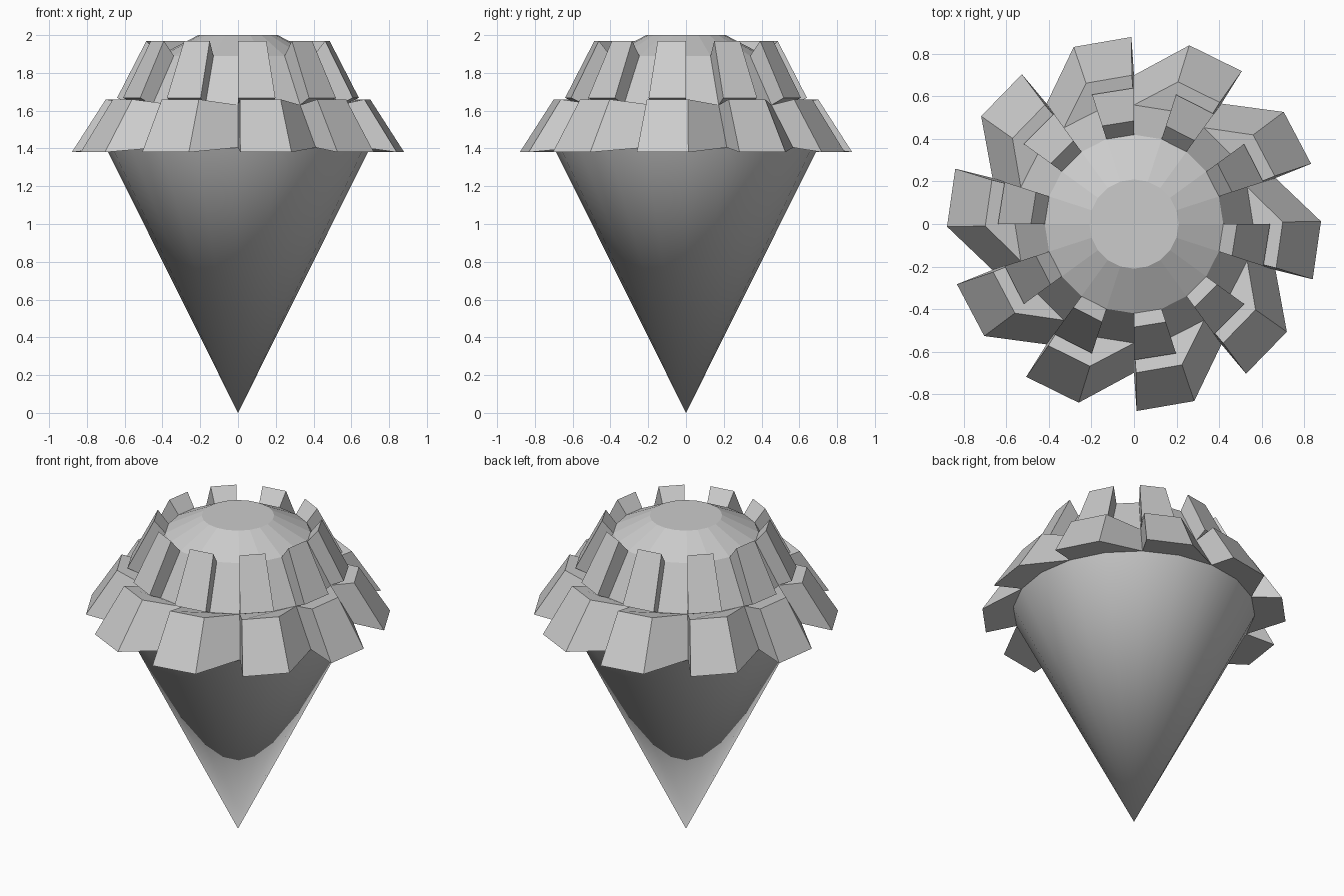
import bpy, bmesh
from math import sin, cos, radians

if "Cube" in bpy.data.objects:
    bpy.data.objects.remove(bpy.data.objects["Cube"])

SIDES, STEP = 20, 18
RIM, WAIST, SHOULDER, TABLE = (0.70, 1.405), (0.56, 1.63), (0.42, 1.89), (0.21, 2.0)


def pt(ring, deg):
    r, z = ring
    return (r * cos(radians(deg)), r * sin(radians(deg)), z)


def make(name, polys, smooth=False):
    """Build an object from polygons given as coordinate lists."""
    bm = bmesh.new()
    for poly in polys:
        bm.faces.new([bm.verts.new(p) for p in poly])
    bmesh.ops.remove_doubles(bm, verts=bm.verts, dist=0.0005)
    bmesh.ops.recalc_face_normals(bm, faces=bm.faces)
    for f in bm.faces:
        f.smooth = smooth
    me = bpy.data.meshes.new(name)
    bm.to_mesh(me)
    bm.free()
    ob = bpy.data.objects.new(name, me)
    bpy.context.collection.objects.link(ob)
    return ob


# Pointed lower cone, smooth shaded
make("pointed_base", [[(0, 0, 0), pt(RIM, i * STEP + STEP), pt(RIM, i * STEP)]
                      for i in range(SIDES)], smooth=True)


def tooth(a, low, high, out_low, out_high, end, twist=0):
    """One block over the facet at angle a; its far side lands at angle end."""
    b = a + STEP
    L = [pt(low, a), pt(out_low, a + twist), pt(out_low, b + twist), pt(low, end)]
    H = [pt(high, a), pt(out_high, a + twist), pt(out_high, b + twist), pt(high, end)]
    sides = [[L[i], L[i + 1], H[i + 1], H[i]] for i in range(3)]
    if end > b:
        # slanted tooth: keep the facet corner so top and bottom meet the core
        L.append(pt(low, b))
        H.append(pt(high, b))
    return sides + [L[::-1], H]


starts = range(STEP, 360 + STEP, 2 * STEP)

# Lower saw-tooth ring: each block slants back to the core on one side
lower = []
for a in starts:
    lower += tooth(a, RIM, WAIST, (0.88, 1.38), (0.70, 1.66), a + 2 * STEP, 0.8)
make("lower_teeth", lower)

# Upper ring: straight blocks with core facets between them
upper = []
for a in starts:
    b, c = a + STEP, a + 2 * STEP
    upper += tooth(a, WAIST, SHOULDER, (0.64, 1.668), (0.485, 1.97), b)
    upper.append([pt(WAIST, b), pt(WAIST, c), pt(SHOULDER, c), pt(SHOULDER, b)])
make("upper_teeth", upper)

# Shallow crown and flat table on top
crown = [[pt(TABLE, i * STEP) for i in range(SIDES)]]
for i in range(SIDES):
    a, b = i * STEP, i * STEP + STEP
    crown.append([pt(SHOULDER, a), pt(SHOULDER, b), pt(TABLE, b), pt(TABLE, a)])
make("crown_top", crown)
